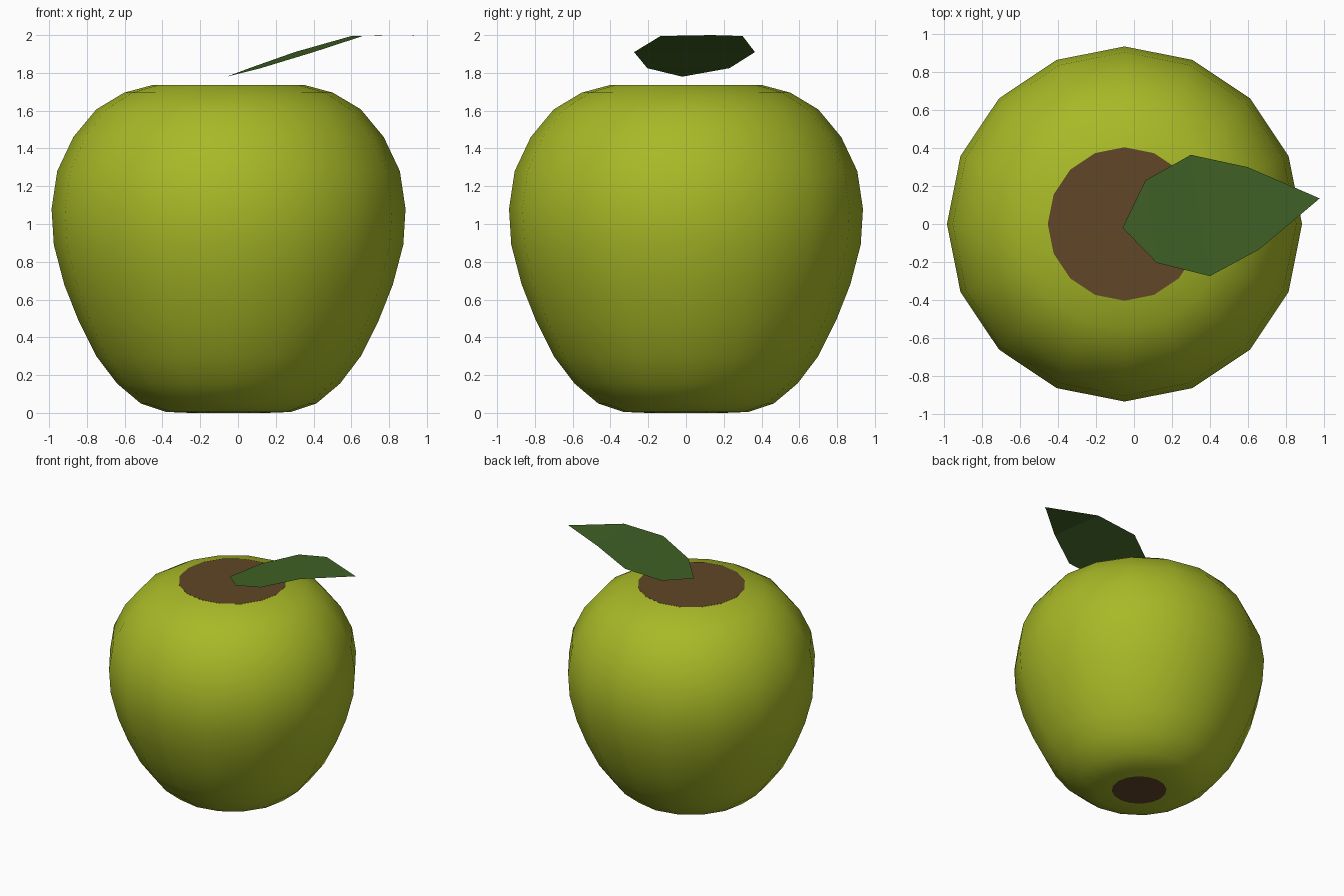
import bpy, bmesh, math

if "Cube" in bpy.data.objects:
    bpy.data.objects.remove(bpy.data.objects["Cube"])

CX = -0.05      # apple axis
SIDES = 16


def material(name, color):
    m = bpy.data.materials.new(name)
    m.diffuse_color = (*color, 1)
    m.use_nodes = True
    m.node_tree.nodes["Principled BSDF"].inputs["Base Color"].default_value = m.diffuse_color
    return m


skin = material("apple green", (0.39, 0.485, 0.02))
brown = material("stem brown", (0.119, 0.061, 0.02))
green = material("leaf green", (0.051, 0.119, 0.019))


def make_object(name, verts, faces, mat, smooth=False):
    mesh = bpy.data.meshes.new(name)
    mesh.from_pydata(verts, [], faces)
    mesh.materials.append(mat)
    for p in mesh.polygons:
        p.use_smooth = smooth
    obj = bpy.data.objects.new(name, mesh)
    bpy.context.collection.objects.link(obj)
    return obj


def ring(r, z):
    step = 2 * math.pi / SIDES
    return [(CX + r * math.cos(i * step), r * math.sin(i * step), z)
            for i in range(SIDES)]


# Apple body: lathed profile (radius, height), bottom to top
profile = [(0.205, 0.0), (0.33, 0.005), (0.465, 0.05), (0.59, 0.155),
           (0.70, 0.30), (0.795, 0.49), (0.87, 0.68), (0.925, 0.89),
           (0.937, 1.08), (0.907, 1.28), (0.822, 1.46), (0.70, 1.607),
           (0.553, 1.695), (0.405, 1.735)]
verts, faces = [], []
for k, (r, z) in enumerate(profile):
    verts += ring(r, z)
    if k:
        a, b = (k - 1) * SIDES, k * SIDES
        for i in range(SIDES):
            j = (i + 1) % SIDES
            faces.append((a + i, a + j, b + j, b + i))
make_object("apple_body", verts, faces, skin, smooth=True)

# Brown hollows at top and bottom
make_object("top_hollow", ring(0.405, 1.736), [tuple(range(SIDES))], brown)
make_object("bottom_hollow", ring(0.205, 0.0), [tuple(reversed(range(SIDES)))], brown)

# Leaf: base, three cross rows (right, left), tip
leaf = [(-0.06, -0.02, 1.78),
        (0.12, -0.205, 1.825), (0.06, 0.23, 1.825),
        (0.40, -0.275, 1.91), (0.30, 0.365, 1.91),
        (0.66, -0.135, 1.995), (0.60, 0.30, 1.995),
        (0.98, 0.135, 2.0)]
make_object("leaf", leaf, [(0, 1, 2), (1, 3, 4, 2), (3, 5, 6, 4), (5, 7, 6)], green)
